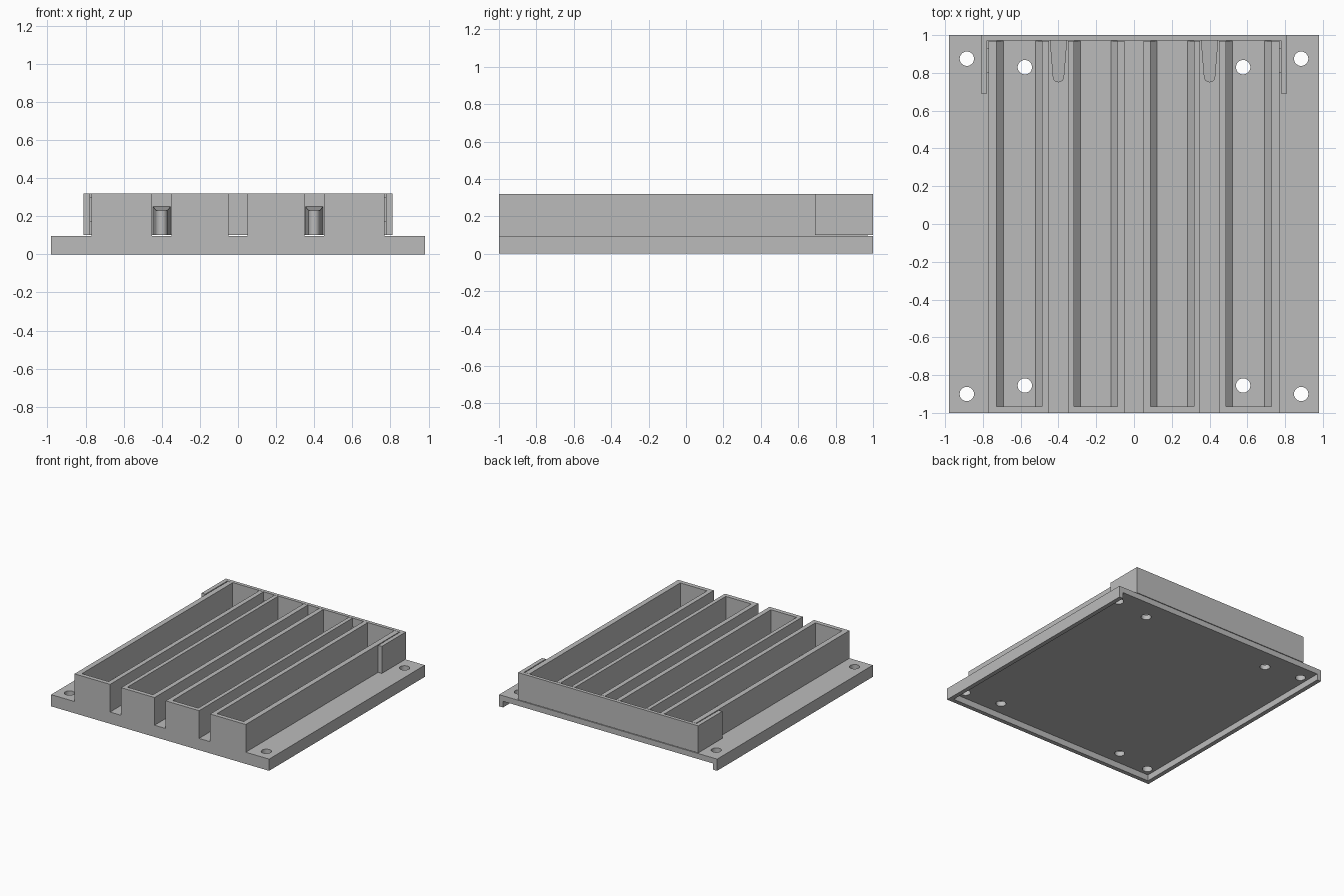
import bpy, bmesh, math
from mathutils import Matrix, Vector

old = bpy.data.objects.get("Cube")
if old:
    bpy.data.objects.remove(old, do_unlink=True)

grey = bpy.data.materials.new("matte_grey")
grey.use_nodes = True
COLOUR = (0.5, 0.5, 0.5, 1)
grey.diffuse_color = COLOUR
grey.node_tree.nodes["Principled BSDF"].inputs["Base Color"].default_value = COLOUR


def add_prism(bm, outline, start, end, axis):
    """Extrude a flat outline along y (outline in x, z) or along z (outline in x, y)."""
    place = (lambda p, t: (p[0], t, p[1])) if axis == "y" else (lambda p, t: (p[0], p[1], t))
    a = [bm.verts.new(place(p, start)) for p in outline]
    b = [bm.verts.new(place(p, end)) for p in outline]
    faces = [bm.faces.new(a), bm.faces.new(b)]
    n = len(a)
    for i in range(n):
        j = (i + 1) % n
        faces.append(bm.faces.new((a[i], a[j], b[j], b[i])))
    bmesh.ops.recalc_face_normals(bm, faces=faces)
    return b


def rect(x0, x1, v0, v1):
    return [(x0, v0), (x1, v0), (x1, v1), (x0, v1)]


def mirrored(half):
    return half + [(-x, v) for x, v in reversed(half)]


def finish(bm, name):
    mesh = bpy.data.meshes.new(name)
    bm.to_mesh(mesh)
    bm.free()
    mesh.materials.append(grey)
    obj = bpy.data.objects.new(name, mesh)
    bpy.context.collection.objects.link(obj)
    return obj


def carve(target, cutter):
    """Subtract the cutter, bake the result and drop the cutter."""
    cutter.hide_render = True
    mod = target.modifiers.new("carve", "BOOLEAN")
    mod.operation, mod.solver, mod.object = "DIFFERENCE", "EXACT", cutter
    bpy.context.view_layer.update()
    graph = bpy.context.evaluated_depsgraph_get()
    baked = bpy.data.meshes.new_from_object(target.evaluated_get(graph))
    target.modifiers.clear()
    target.data = baked
    bpy.data.objects.remove(cutter, do_unlink=True)


DECK, TOP, FLOOR, SEAM = 0.095, 0.32, 0.09, 0.97

# Tray body: base plate and four raised troughs as one comb profile
bm = bmesh.new()
half = [(-0.98, 0), (-0.98, DECK), (-0.77, DECK), (-0.77, TOP), (-0.45, TOP),
        (-0.45, DECK), (-0.35, DECK), (-0.35, TOP), (-0.05, TOP), (-0.05, DECK)]
add_prism(bm, mirrored(half), -1, SEAM, "y")
body = finish(bm, "tray_body")

# Trough pockets, open at the back, with sloped floor edges
bm = bmesh.new()
for x0, x1 in ((-0.727, -0.487), (-0.318, -0.088), (0.088, 0.318), (0.487, 0.727)):
    c = 0.035
    add_prism(bm, [(x0, 0.4), (x0, FLOOR + c), (x0 + c, FLOOR), (x1 - c, FLOOR),
                   (x1, FLOOR + c), (x1, 0.4)], -0.965, 1.1, "y")
carve(body, finish(bm, "pocket_cutter"))

# Underside recess, open at the back
bm = bmesh.new()
add_prism(bm, rect(-0.945, 0.945, -0.1, 0.05), -0.965, 1.1, "y")
carve(body, finish(bm, "recess_cutter"))

# Rear strip of the base plate, beneath the end cover
bm = bmesh.new()
strip = [(-0.98, 0), (-0.98, DECK), (0.98, DECK), (0.98, 0),
         (0.945, 0), (0.945, 0.05), (-0.945, 0.05), (-0.945, 0)]
add_prism(bm, strip, SEAM, 1, "y")
finish(bm, "base_rear_strip")

# Screw holes
bm = bmesh.new()
for side in (-1, 1):
    for x, y in ((0.885, 0.875), (0.885, -0.9), (0.578, 0.83), (0.578, -0.855)):
        bmesh.ops.create_cone(bm, cap_ends=True, segments=32, radius1=0.038, radius2=0.038,
                              depth=0.5, matrix=Matrix.Translation((side * x, y, 0.1)))
carve(body, finish(bm, "hole_cutter"))

# End cover: back wall with two side arms
bm = bmesh.new()
half = [(-0.81, 1), (-0.81, 0.69), (-0.777, 0.69), (-0.777, 0.972)]
add_prism(bm, mirrored(half), 0.1, TOP, "z")
finish(bm, "end_cover")

# Tapered locking tongues and small side catches
for side, label in ((-1, "right"), (1, "left")):
    bm = bmesh.new()
    cx, r, tip = side * 0.4, 0.03, 0.78
    arc = [(cx + r * math.cos(a), tip + r * math.sin(a))
           for a in (math.pi + math.pi * i / 12 for i in range(13))]
    upper = add_prism(bm, [(cx - 0.046, 0.975)] + arc + [(cx + 0.046, 0.975)], 0.1, 0.25, "z")
    for v in upper:
        if v.co.y < 0.9:
            v.co.z = 0.23
    finish(bm, label + "_tongue")

    bm = bmesh.new()
    inner, outer = sorted((side * 0.768, side * 0.78))
    add_prism(bm, rect(inner, outer, 0.17, 0.3), 0.8, 0.93, "y")
    finish(bm, label + "_catch")

for obj in bpy.context.collection.objects:
    obj.select_set(obj.type == "MESH")
bpy.context.view_layer.objects.active = body
bpy.ops.object.shade_smooth_by_angle(angle=math.radians(30))
